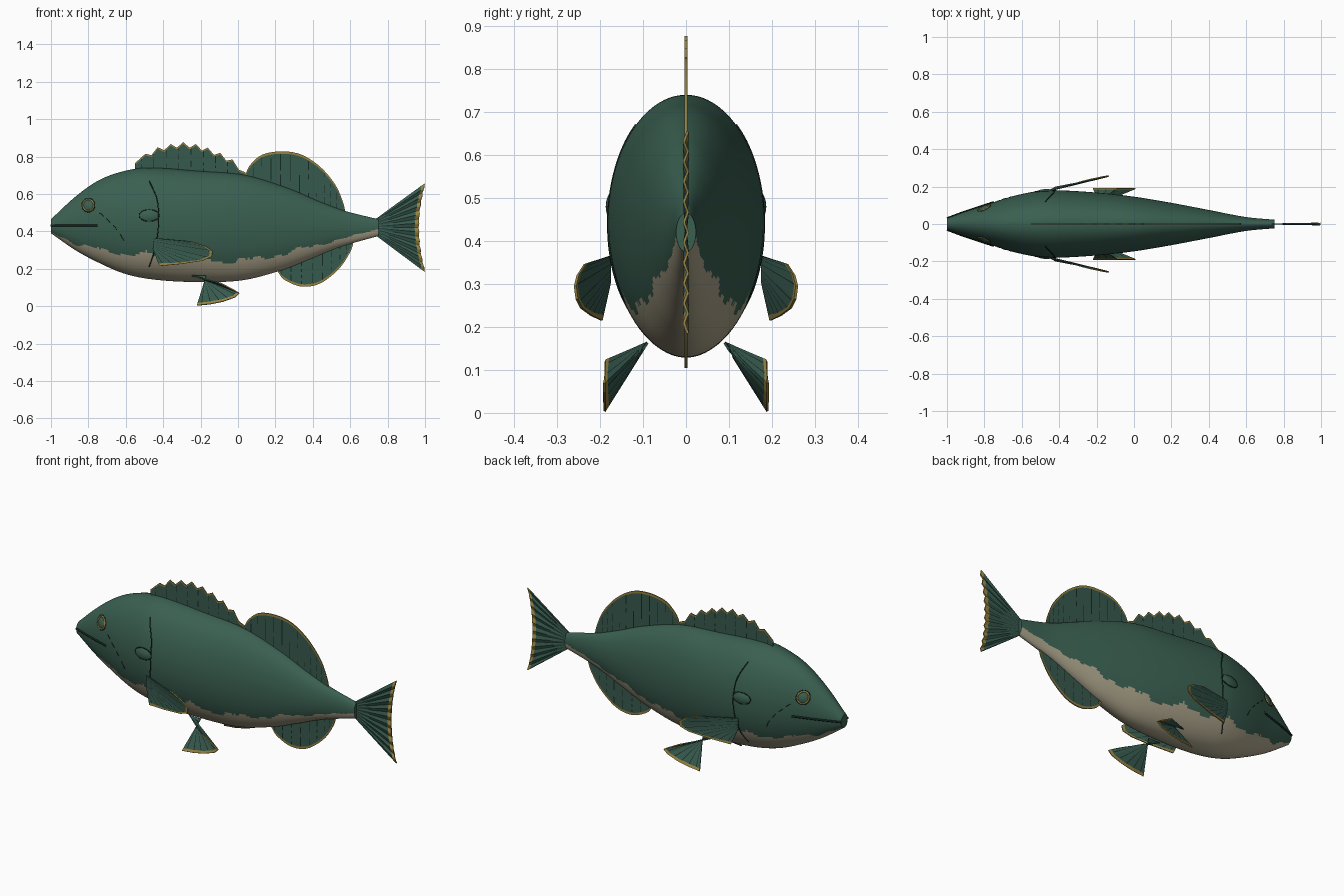
import bpy, math, random
from mathutils import Vector

if "Cube" in bpy.data.objects:
    bpy.data.objects.remove(bpy.data.objects["Cube"])
random.seed(4)

def mat(name, r, g, b):
    m = bpy.data.materials.new(name)
    m.diffuse_color = (r, g, b, 1)
    m.use_nodes = True
    m.node_tree.nodes["Principled BSDF"].inputs["Base Color"].default_value = m.diffuse_color
    return m
GREEN = mat("body green", .042, .115, .082)
FIN = mat("fin green", .037, .100, .074)
CREAM = mat("belly cream", .40, .36, .25)
GOLD = mat("edge gold", .30, .22, .05)
DARK = mat("line dark", .008, .019, .016)

def smooth(pts):
    """Cubic interpolation through (x, value) points."""
    n = len(pts)
    sl = []
    for i in range(n):
        a, b = pts[max(i - 1, 0)], pts[min(i + 1, n - 1)]
        sl.append((b[1] - a[1]) / (b[0] - a[0]))
    def f(x):
        x = min(max(x, pts[0][0]), pts[-1][0])
        i = next((k for k in range(n - 1) if x <= pts[k + 1][0]), n - 2)
        (x0, y0), (x1, y1) = pts[i], pts[i + 1]
        h = x1 - x0
        t = (x - x0) / h
        return ((2*t**3 - 3*t*t + 1) * y0 + (t**3 - 2*t*t + t) * h * sl[i]
                + (3*t*t - 2*t**3) * y1 + (t**3 - t*t) * h * sl[i + 1])
    return f

top = smooth([(-1, .465), (-.87, .585), (-.75, .67), (-.63, .717), (-.49, .74), (-.2, .722),
              (.04, .70), (.27, .63), (.435, .56), (.57, .51), (.75, .465)])
bot = smooth([(-1, .39), (-.87, .30), (-.75, .235), (-.61, .175), (-.47, .145), (-.26, .13),
              (.01, .137), (.22, .188), (.38, .25), (.54, .315), (.75, .375)])
wid = smooth([(-1, .03), (-.9, .067), (-.8, .10), (-.65, .148), (-.5, .178), (-.4, .18), (-.2, .168),
              (0, .146), (.2, .113), (.4, .075), (.6, .037), (.75, .023)])
belly = smooth([(-1, .10), (-.87, .13), (-.7, .17), (-.5, .22), (0, .19), (.4, .2), (.6, .22), (.75, .4)])

def surf(x, z):
    c, h = (top(x) + bot(x)) / 2, (top(x) - bot(x)) / 2
    return wid(x) * math.sqrt(max(0, 1 - ((z - c) / h) ** 2))

def make(name, verts, faces, mats, idx, shade=True):
    me = bpy.data.meshes.new(name)
    me.from_pydata([tuple(v) for v in verts], [], faces)
    for m in mats:
        me.materials.append(m)
    for p, i in zip(me.polygons, idx):
        p.material_index = i
        p.use_smooth = shade and len(p.vertices) < 5
    me.update()
    ob = bpy.data.objects.new(name, me)
    bpy.context.collection.objects.link(ob)
    return ob

# body: lofted ellipses, ragged cream belly
NX, NA = 170, 112
verts, faces, idx = [], [], []
for i in range(NX + 1):
    x = -1 + 1.75 * i / NX
    c, h, w = (top(x) + bot(x)) / 2, (top(x) - bot(x)) / 2, wid(x)
    for j in range(NA):
        a = 2 * math.pi * j / NA
        verts.append((x, w * math.sin(a), c - h * math.cos(a)))
for i in range(NX):
    x = -1 + 1.75 * (i + .5) / NX
    lim = belly(x) + .022 * math.sin(23 * x) + .014 * math.sin(61 * x + 1) + random.uniform(-.008, .008)
    for j in range(NA):
        k = (j + 1) % NA
        faces.append((i*NA + j, i*NA + k, (i + 1)*NA + k, (i + 1)*NA + j))
        frac = (1 - math.cos(2 * math.pi * (j + .5) / NA)) / 2
        idx.append(1 if frac < lim else 0)
faces += [tuple(range(NA - 1, -1, -1)), tuple(NX*NA + j for j in range(NA))]
idx += [0, 0]
make("body", verts, faces, [GREEN, CREAM], idx)

def fin(name, pairs, rays, gold=.015, broken=False, pleat=0.0):
    """Thin membrane between paired root and edge points, with dark rays and a gold rim."""
    pairs = [(Vector(a), Vector(b)) for a, b in pairs]
    s = [0]
    for p, q in zip(pairs, pairs[1:]):
        s.append(s[-1] + (q[1] - p[1]).length + .2 * (q[0] - p[0]).length)
    L = s[-1]
    w = .0028
    centres = [L * (i + .5) / rays for i in range(rays)]
    cols = sorted(set([round(v, 5) for v in s] + [round(c + d, 5) for c in centres for d in (-w, w)]))
    def at(t):
        i = next((k for k in range(len(s) - 1) if t <= s[k + 1]), len(s) - 2)
        f = (t - s[i]) / (s[i + 1] - s[i])
        return pairs[i][0].lerp(pairs[i + 1][0], f), pairs[i][1].lerp(pairs[i + 1][1], f)
    R = 10
    verts, faces, idx = [], [], []
    for t in cols:
        a, b = at(t)
        g = min(gold / max((b - a).length, .001), .5)
        off = Vector((0, pleat * math.cos(2 * math.pi * t / L * rays), 0))
        for r in range(R + 1):
            v = 1 if r == R else (1 - g) * r / (R - 1)
            verts.append(a.lerp(b, v) + off * v)
    n = R + 1
    for i in range(len(cols) - 1):
        m = (cols[i] + cols[i + 1]) / 2
        ray = any(abs(m - c) < w for c in centres)
        for r in range(R):
            faces.append((i*n + r, i*n + r + 1, (i + 1)*n + r + 1, (i + 1)*n + r))
            dark = ray and not (broken and random.random() < .35)
            idx.append(1 if r == R - 1 else 2 if dark else 0)
    ob = make(name, verts, faces, [FIN, GOLD, DARK], idx, False)
    md = ob.modifiers.new("thickness", 'SOLIDIFY')
    md.thickness, md.offset = .006, 0
    return ob

# spiny dorsal fin: zigzag edge
peaks = [(-.495, .815), (-.43, .85), (-.36, .867), (-.293, .877), (-.225, .867), (-.162, .848), (-.095, .82), (-.03, .785)]
edge = [(-.55, .765)]
for i, (x, z) in enumerate(peaks):
    edge.append((x, z))
    nx, nz = peaks[i + 1] if i < 7 else (.04, .725)
    edge.append(((x + nx) / 2, (z + nz) / 2 - .025))
edge.append((.04, .715))
fin("spiny_dorsal_fin", [((x, 0, top(x) - .03), (x, 0, z)) for x, z in edge], 9, .009, True)

def lobe(pts, root):
    """Rounded fin edge through points, paired with the body line."""
    xs, zs = smooth([(i, p[0]) for i, p in enumerate(pts)]), smooth([(i, p[1]) for i, p in enumerate(pts)])
    out = []
    for k in range(41):
        t = k / 40 * (len(pts) - 1)
        out.append(((min(xs(t), .6), 0, root(xs(t))), (xs(t), 0, zs(t))))
    return out

# soft dorsal and anal fins
fin("soft_dorsal_fin", lobe([(.04, .705), (.065, .755), (.13, .81), (.235, .828), (.34, .81), (.44, .745),
    (.52, .65), (.56, .56), (.575, .50)], lambda x: top(x) - .03), 14, .013, True)
fin("anal_fin", lobe([(.215, .18), (.25, .14), (.34, .105), (.44, .122), (.54, .20), (.6, .29), (.62, .35)],
    lambda x: bot(x) + .03), 9, .013, True)

# tail fin
tail = []
for k in range(21):
    u = k / 20
    q = 2 * u - 1
    tail.append(((.735, 0, .465 - .085 * u), (.965 + .033 * q * q + .004 * (k % 2), 0, .655 - .47 * u)))
fin("tail_fin", tail, 10, .022, False, .004)

for s, side in ((-1, "right"), (1, "left")):
    # pectoral fin: fan from one root
    o = (-.455, s * .177, .365)
    pe = [(-.25, .235, .347), (-.17, .252, .32), (-.135, .258, .295), (-.14, .254, .265),
          (-.19, .243, .243), (-.30, .22, .226), (-.42, .197, .215)]
    fin("pectoral_fin_" + side, [((o[0], o[1], o[2] - .01 * i), (x, s * y, z)) for i, (x, y, z) in enumerate(pe)], 9)
    # pelvic fin: crossed fan
    pv = [(-.09, .188, .122), (.008, .19, .07), (-.015, .19, .048), (-.08, .19, .025), (-.15, .19, .011), (-.22, .19, .004)]
    fin("pelvic_fin_" + side, [((-.245 + .015 * i, s * .09, .163), (x, s * y, z)) for i, (x, y, z) in enumerate(pv)], 7)

    # domed plates that follow the body
    def plate(name, cx, cz, rx, rz, lift, m, base=.001):
        vs, fs = [(cx, s * (surf(cx, cz) + lift), cz)], []
        for r in range(1, 5):
            for j in range(28):
                a = 2 * math.pi * j / 28
                x, z = cx + rx * r / 4 * math.cos(a), cz + rz * r / 4 * math.sin(a)
                vs.append((x, s * (surf(x, z) + base + (lift - base) * (1 - (r / 4) ** 2)), z))
        for j in range(28):
            k = (j + 1) % 28
            fs.append((0, 1 + j, 1 + k))
            for r in range(3):
                b = 1 + r * 28
                fs.append((b + j, b + 28 + j, b + 28 + k, b + k))
        if s > 0:
            fs = [f[::-1] for f in fs]
        make(name + "_" + side, vs, fs, [m], [0] * len(fs))

    # drawn lines: thin tubes on the skin
    def line(name, pts, m, rad=.003, closed=False, lift=.0):
        cu = bpy.data.curves.new(name, 'CURVE')
        cu.dimensions = '3D'
        cu.bevel_depth, cu.bevel_resolution = rad, 1
        sp = cu.splines.new('POLY')
        sp.points.add(len(pts) - 1)
        for p, (x, z) in zip(sp.points, pts):
            p.co = (x, s * (surf(x, z) + lift), z, 1)
        sp.use_cyclic_u = closed
        cu.materials.append(m)
        ob = bpy.data.objects.new(name + "_" + side, cu)
        bpy.context.collection.objects.link(ob)

    def ring(cx, cz, rx, rz):
        return [(cx + rx * math.cos(math.pi * j / 16), cz + rz * math.sin(math.pi * j / 16)) for j in range(32)]

    # eye, ear flap
    plate("eye", -.80, .54, .028, .030, .009, GREEN)
    line("eye_ring", ring(-.80, .54, .029, .031), GOLD, .005, True)
    line("eye_outline", ring(-.80, .54, .035, .037), DARK, .002, True)
    plate("ear_flap", -.475, .485, .052, .030, .008, GREEN)
    line("ear_flap_outline", ring(-.475, .485, .053, .031), DARK, .0025, True)

    # mouth, jaw and gill lines
    line("mouth", [(-1 + .25 * k / 12, .432) for k in range(13)], DARK, .006)
    jaw = smooth([(-.74, .50), (-.69, .455), (-.64, .40), (-.60, .33)])
    for k in range(4):
        a = -.74 + .036 * k
        line("jaw_line_%d" % k, [(a + .007 * i, jaw(a + .007 * i)) for i in range(4)], DARK, .002)
    gill = smooth([(.21, -.475), (.3, -.445), (.4, -.428), (.5, -.425), (.58, -.435), (.67, -.475)])
    line("gill_line", [(gill(.21 + .46 * k / 24), .21 + .46 * k / 24) for k in range(25)], DARK, .003)
